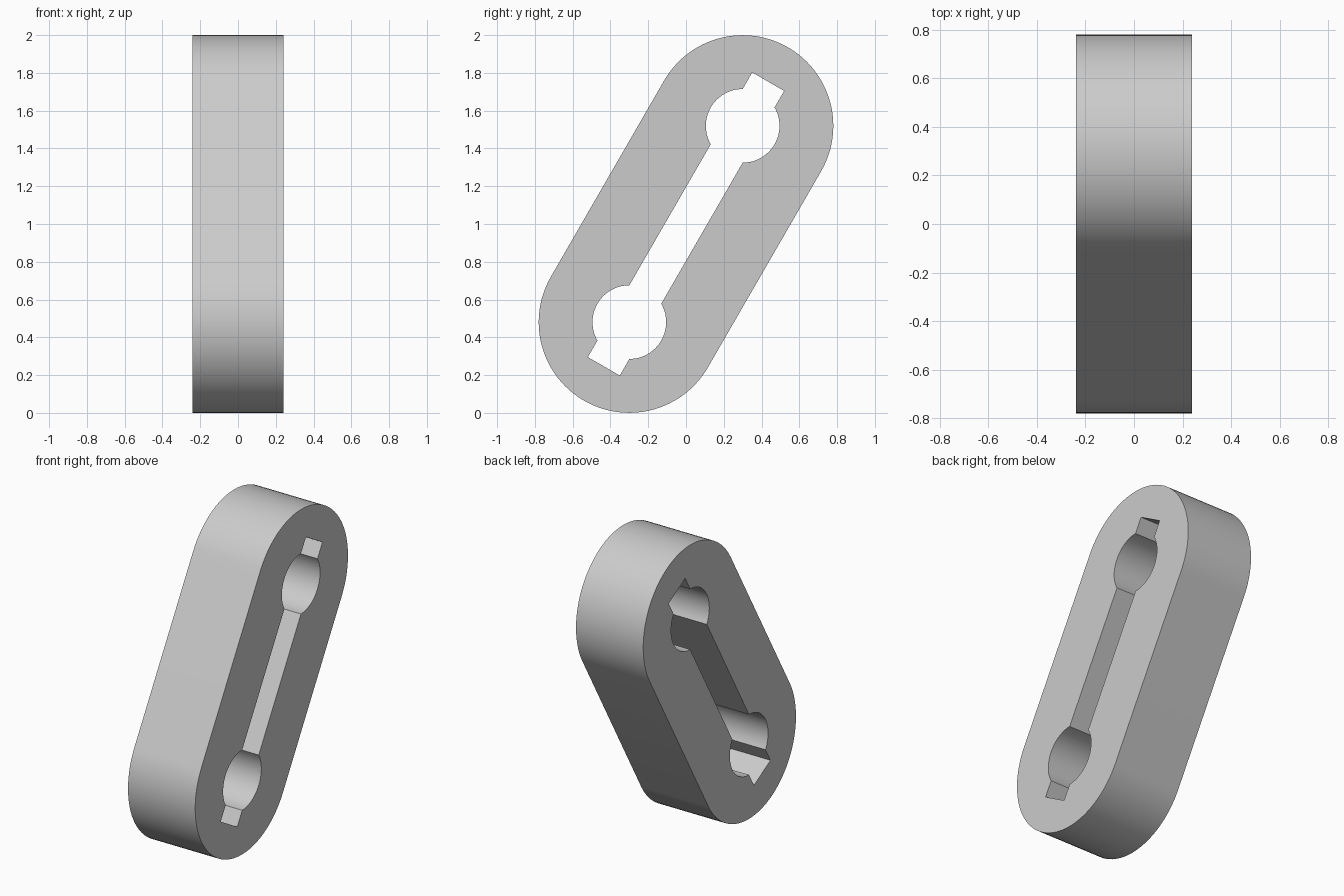
import bpy
import bmesh
from math import sin, cos, radians
from mathutils import Matrix, Vector

cube = bpy.data.objects.get("Cube")
if cube:
    bpy.data.objects.remove(cube, do_unlink=True)

HALF_SPAN = 0.60     # middle of the link to each hole centre
OUTER_R = 0.48
HOLE_R = 0.195
SLOT_HALF = HOLE_R * sin(radians(30))
SLOT_END = 0.87
HALF_THICK = 0.24
LEAN = radians(60)


def arc(radius, start, end, steps):
    """Points of an arc around the hole centre, angles in degrees."""
    angles = [radians(start + (end - start) * i / steps) for i in range(steps + 1)]
    return [(HALF_SPAN + radius * cos(a), radius * sin(a)) for a in angles]


def both_ends(points):
    """Repeat one end's outline, turned half round, for the other end."""
    return points + [(-u, -v) for u, v in points]


# Outline of the link and of its keyhole slot, along the link's own axis
outer = both_ends(arc(OUTER_R, -90, 90, 48))
slot = both_ends(arc(HOLE_R, -150, -30, 24)
                 + [(SLOT_END, -SLOT_HALF), (SLOT_END, SLOT_HALF)]
                 + arc(HOLE_R, 30, 150, 24))

# Fill between the outlines and extrude through the thickness
bm = bmesh.new()
for outline in (outer, slot):
    verts = [bm.verts.new((-HALF_THICK, u, v)) for u, v in outline]
    for a, b in zip(verts, verts[1:] + verts[:1]):
        bm.edges.new((a, b))
bmesh.ops.triangle_fill(bm, edges=bm.edges[:], use_beauty=True)
result = bmesh.ops.extrude_face_region(bm, geom=bm.faces[:])
moved = [g for g in result["geom"] if isinstance(g, bmesh.types.BMVert)]
bmesh.ops.translate(bm, verts=moved, vec=Vector((2 * HALF_THICK, 0, 0)))
bmesh.ops.recalc_face_normals(bm, faces=bm.faces[:])

# Lean the link back and stand it on the ground
bm.transform(Matrix.Translation((0, 0, 1)) @ Matrix.Rotation(LEAN, 4, "X"))

mesh = bpy.data.meshes.new("slotted_link")
bm.to_mesh(mesh)
bm.free()
link = bpy.data.objects.new("slotted_link", mesh)
bpy.context.collection.objects.link(link)

# Plain grey finish
grey = bpy.data.materials.new("light_grey")
grey.use_nodes = True
colour = (0.6, 0.6, 0.6, 1)
grey.diffuse_color = colour
grey.node_tree.nodes["Principled BSDF"].inputs["Base Color"].default_value = colour
mesh.materials.append(grey)

# Smooth arcs, crisp corners
bpy.ops.object.select_all(action="DESELECT")
link.select_set(True)
bpy.context.view_layer.objects.active = link
bpy.ops.object.shade_smooth_by_angle(angle=radians(30))
